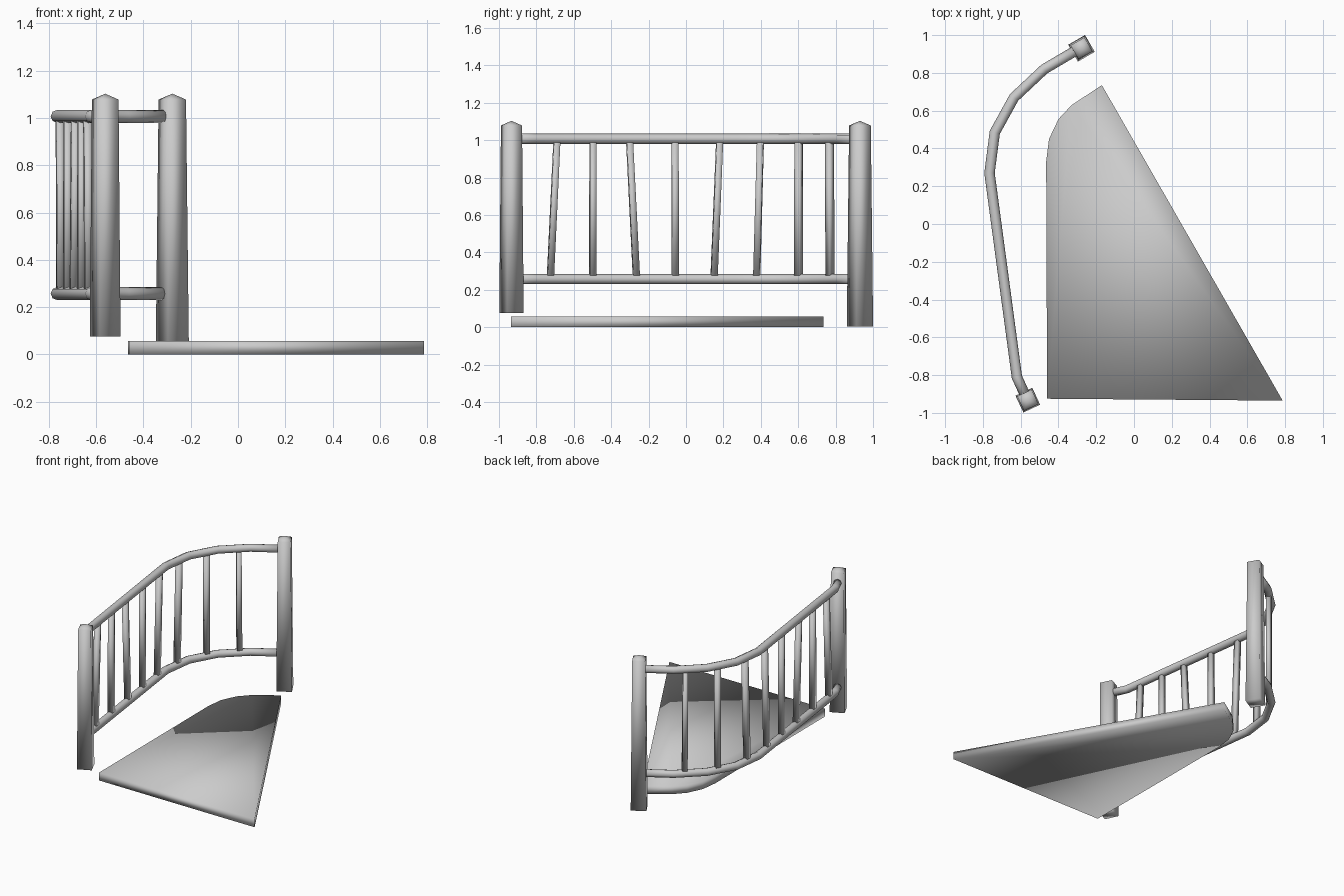
import bpy, bmesh, math
from mathutils import Vector, Matrix

if "Cube" in bpy.data.objects:
    bpy.data.objects.remove(bpy.data.objects["Cube"])


def finish(bm, name, smooth=True):
    bmesh.ops.recalc_face_normals(bm, faces=bm.faces)
    me = bpy.data.meshes.new(name)
    bm.to_mesh(me)
    bm.free()
    for p in me.polygons:
        p.use_smooth = smooth
    ob = bpy.data.objects.new(name, me)
    bpy.context.collection.objects.link(ob)
    return ob


def loft(bm, rings, caps=True):
    """Skin a list of equal-length point rings."""
    vs = [[bm.verts.new(p) for p in r] for r in rings]
    n = len(vs[0])
    for a, b in zip(vs, vs[1:]):
        for i in range(n):
            j = (i + 1) % n
            bm.faces.new((a[i], a[j], b[j], b[i]))
    if caps:
        bm.faces.new(vs[0])
        bm.faces.new(vs[-1])
    return vs


def square(centre, side, angle):
    rot = Matrix.Rotation(angle, 3, 'Z')
    h = side / 2
    return [Vector(centre) + rot @ Vector((x * h, y * h, 0))
            for x, y in ((-1, -1), (1, -1), (1, 1), (-1, 1))]


# Tread slab: wedge with a rounded back-left corner
outline = [(-0.17, 0.735), (-0.33, 0.63), (-0.40, 0.555), (-0.45, 0.45),
           (-0.465, 0.33), (-0.46, -0.925), (0.787, -0.935)]
bm = bmesh.new()
loft(bm, [[(x, y, z) for x, y in outline] for z in (0, 0.057)])
finish(bm, "platform_slab")


# Tapered posts with a low pyramid cap
def post(name, x, y, z0, side, deg):
    a = math.radians(deg)
    bm = bmesh.new()
    rings = loft(bm, [square((x, y, z0), side, a), square((x, y, 1.078), 0.085, a)], False)
    bm.faces.new(rings[0])
    tip = bm.verts.new((x, y, 1.103))
    for i in range(4):
        bm.faces.new((rings[1][i], rings[1][(i + 1) % 4], tip))
    finish(bm, name)


post("front_post", -0.562, -0.933, 0.075, 0.098, 25)
post("back_post", -0.278, 0.93, 0.004, 0.103, 30)

# Rails swept along the curved path with mitred corners
path = [Vector(p) for p in ((-0.57, -0.92), (-0.62, -0.81), (-0.765, 0.27), (-0.737, 0.485),
                            (-0.635, 0.67), (-0.475, 0.82), (-0.305, 0.92))]


def rail(name, z, r=0.0275, sides=8):
    rings = []
    for i, p in enumerate(path):
        d0 = (p - path[i - 1]).normalized() if i else (path[1] - p).normalized()
        d1 = (path[i + 1] - p).normalized() if i < len(path) - 1 else d0
        t = (d0 + d1).normalized()
        side = Vector((-t.y, t.x)) / t.dot(d0)
        ring = []
        for k in range(sides):
            a = 2 * math.pi * k / sides
            q = p + side * r * math.cos(a)
            ring.append((q.x, q.y, z + r * math.sin(a)))
        rings.append(ring)
    bm = bmesh.new()
    loft(bm, rings)
    finish(bm, name)


rail("bottom_rail", 0.257)
rail("top_rail", 1.007)


# Slightly crooked square balusters, placed on the path by their y
def on_path(y):
    for a, b in zip(path, path[1:]):
        if a.y <= y <= b.y:
            p = a.lerp(b, (y - a.y) / (b.y - a.y))
            return p, math.atan2(b.y - a.y, b.x - a.x)


balusters = [(-0.725, -0.69), (-0.498, -0.498), (-0.265, -0.302), (-0.058, -0.058),
             (0.15, 0.18), (0.378, 0.398), (0.602, 0.602), (0.77, 0.767)]
for i, (y0, y1) in enumerate(balusters):
    (p, a), (q, _) = on_path(y0), on_path(y1)
    bm = bmesh.new()
    loft(bm, [square((p.x, p.y, 0.265), 0.035, a), square((q.x, q.y, 1.0), 0.034, a)])
    finish(bm, f"baluster_{i + 1}")
